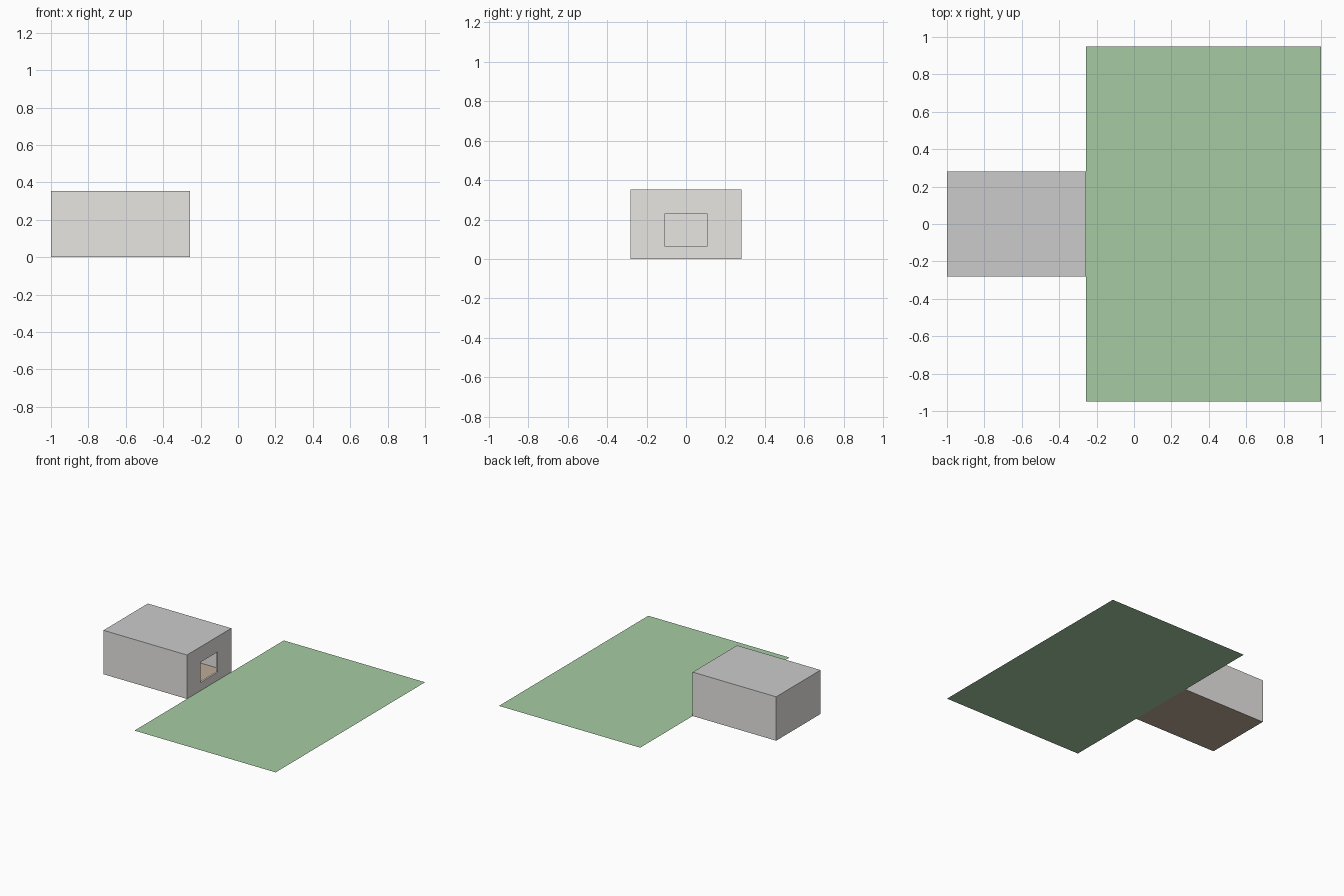
import bpy, bmesh

if "Cube" in bpy.data.objects:
    bpy.data.objects.remove(bpy.data.objects["Cube"])

X0, X1 = -1.0, -0.257      # room depth
W, H = 0.282, 0.353        # room half width and height
T = 0.014                  # window wall thickness


def material(name, rgb):
    m = bpy.data.materials.new(name)
    m.diffuse_color = (*rgb, 1)
    m.use_nodes = True
    m.node_tree.nodes["Principled BSDF"].inputs["Base Color"].default_value = m.diffuse_color
    return m


def make(name, bm, mat=None):
    me = bpy.data.meshes.new(name)
    bm.to_mesh(me)
    bm.free()
    ob = bpy.data.objects.new(name, me)
    bpy.context.collection.objects.link(ob)
    if mat:
        me.materials.append(mat)
    return ob


def panel(name, corners, mat=None):
    bm = bmesh.new()
    bm.faces.new([bm.verts.new(c) for c in corners])
    return make(name, bm, mat)


def level(x0, x1, w, z):
    return [(x0, -w, z), (x1, -w, z), (x1, w, z), (x0, w, z)]


wall_mat = material("wall_paint", (0.8, 0.79, 0.765))
floor_mat = material("floor_tan", (0.5, 0.41, 0.31))
grass_mat = material("grass_green", (0.38, 0.6, 0.37))

# Outdoor ground, floor and ceiling
panel("outdoor_ground", level(X1, 1.0, 0.949, 0), grass_mat)
panel("floor", level(X0, X1, W, 0), floor_mat)
panel("ceiling", level(X0, X1, W, H))

# Solid walls
panel("front_wall", [(X0, -W, 0), (X1, -W, 0), (X1, -W, H), (X0, -W, H)], wall_mat)
panel("back_wall", [(X1, W, 0), (X0, W, 0), (X0, W, H), (X1, W, H)], wall_mat)
panel("left_wall", [(X0, W, 0), (X0, -W, 0), (X0, -W, H), (X0, W, H)], wall_mat)

# Window wall: outer skin, window reveal and inner skin
bm = bmesh.new()


def ring(x, w, z0, z1):
    return [bm.verts.new((x, y, z)) for y, z in
            ((-w, z0), (w, z0), (w, z1), (-w, z1))]


rings = [ring(X1, W, 0, H), ring(X1, 0.109, 0.066, 0.229),
         ring(X1 - T, 0.109, 0.066, 0.229), ring(X1 - T, W, 0, H)]
for a, b in zip(rings, rings[1:]):
    for i in range(4):
        j = (i + 1) % 4
        bm.faces.new((a[i], a[j], b[j], b[i]))
make("window_wall", bm, wall_mat)
